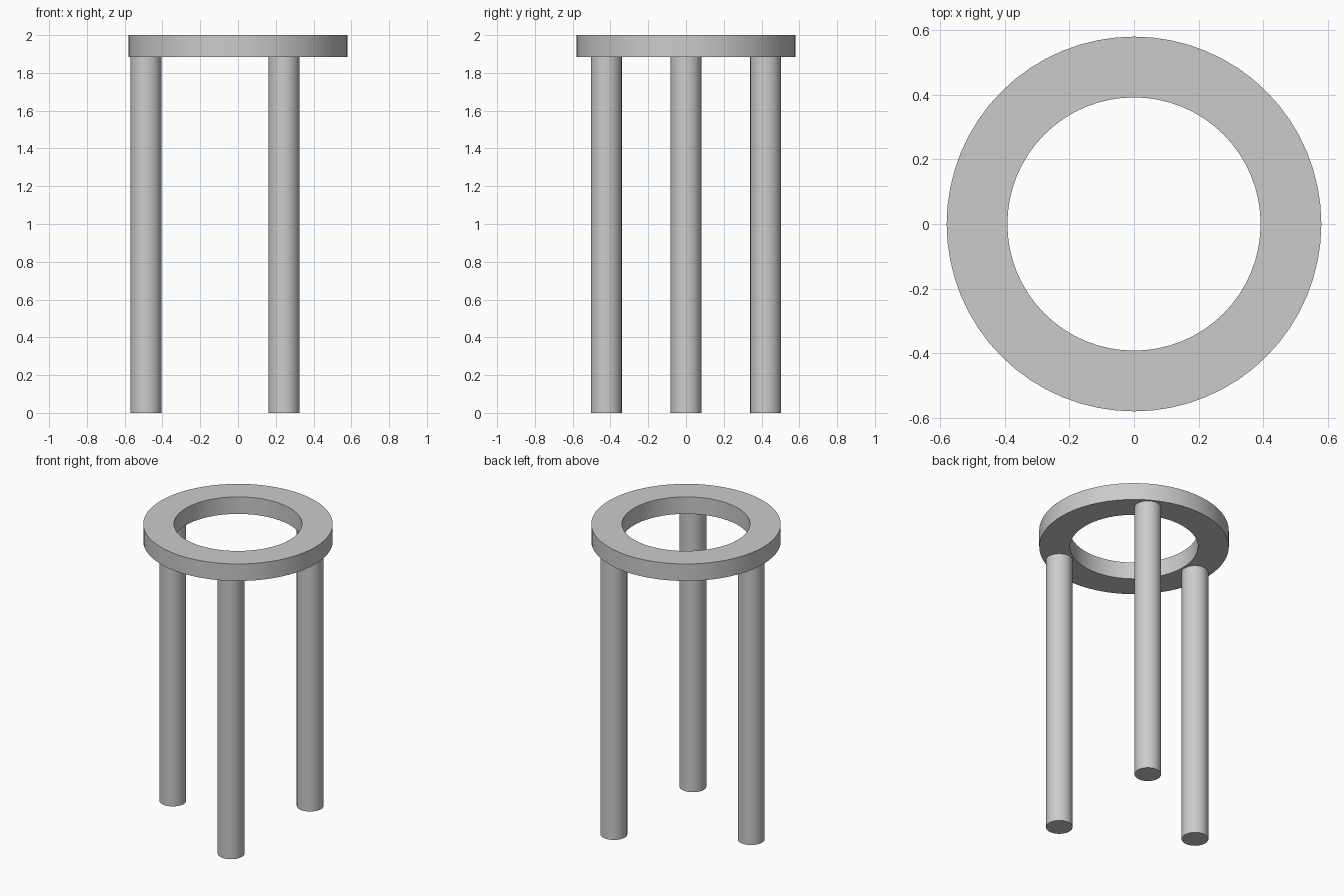
import bpy, bmesh, math

cube = bpy.data.objects.get("Cube")
if cube:
    bpy.data.objects.remove(cube, do_unlink=True)

HEIGHT, RING_BOTTOM = 2.0, 1.885
OUTER, INNER = 0.58, 0.392
LEG_RADIUS, LEG_CIRCLE = 0.082, 0.487

grey = bpy.data.materials.new("plain grey")
grey.use_nodes = True
colour = (0.6, 0.6, 0.6, 1)
grey.diffuse_color = colour
grey.node_tree.nodes["Principled BSDF"].inputs["Base Color"].default_value = colour


def finish(obj):
    obj.data.materials.append(grey)
    bpy.ops.object.select_all(action='DESELECT')
    obj.select_set(True)
    bpy.context.view_layer.objects.active = obj
    bpy.ops.object.shade_smooth_by_angle(angle=math.radians(30))


# Flat ring seat: a rectangular section spun about the z axis
bm = bmesh.new()
section = [(INNER, RING_BOTTOM), (OUTER, RING_BOTTOM), (OUTER, HEIGHT), (INNER, HEIGHT)]
verts = [bm.verts.new((r, 0, z)) for r, z in section]
edges = [bm.edges.new((verts[i], verts[(i + 1) % 4])) for i in range(4)]
bmesh.ops.spin(bm, geom=verts + edges, cent=(0, 0, 0), axis=(0, 0, 1),
               angle=math.tau, steps=64, use_merge=True)
bmesh.ops.remove_doubles(bm, verts=bm.verts, dist=0.0001)
bmesh.ops.recalc_face_normals(bm, faces=bm.faces)
mesh = bpy.data.meshes.new("ring_seat")
bm.to_mesh(mesh)
bm.free()
seat = bpy.data.objects.new("ring_seat", mesh)
bpy.context.collection.objects.link(seat)
finish(seat)

# Three round legs evenly spaced under the ring
for name, degrees in (("right_leg", 180), ("front_left_leg", 300), ("back_left_leg", 60)):
    a = math.radians(degrees)
    bpy.ops.mesh.primitive_cylinder_add(
        vertices=32, radius=LEG_RADIUS, depth=RING_BOTTOM,
        location=(LEG_CIRCLE * math.cos(a), LEG_CIRCLE * math.sin(a), RING_BOTTOM / 2))
    leg = bpy.context.object
    leg.name = name
    finish(leg)
